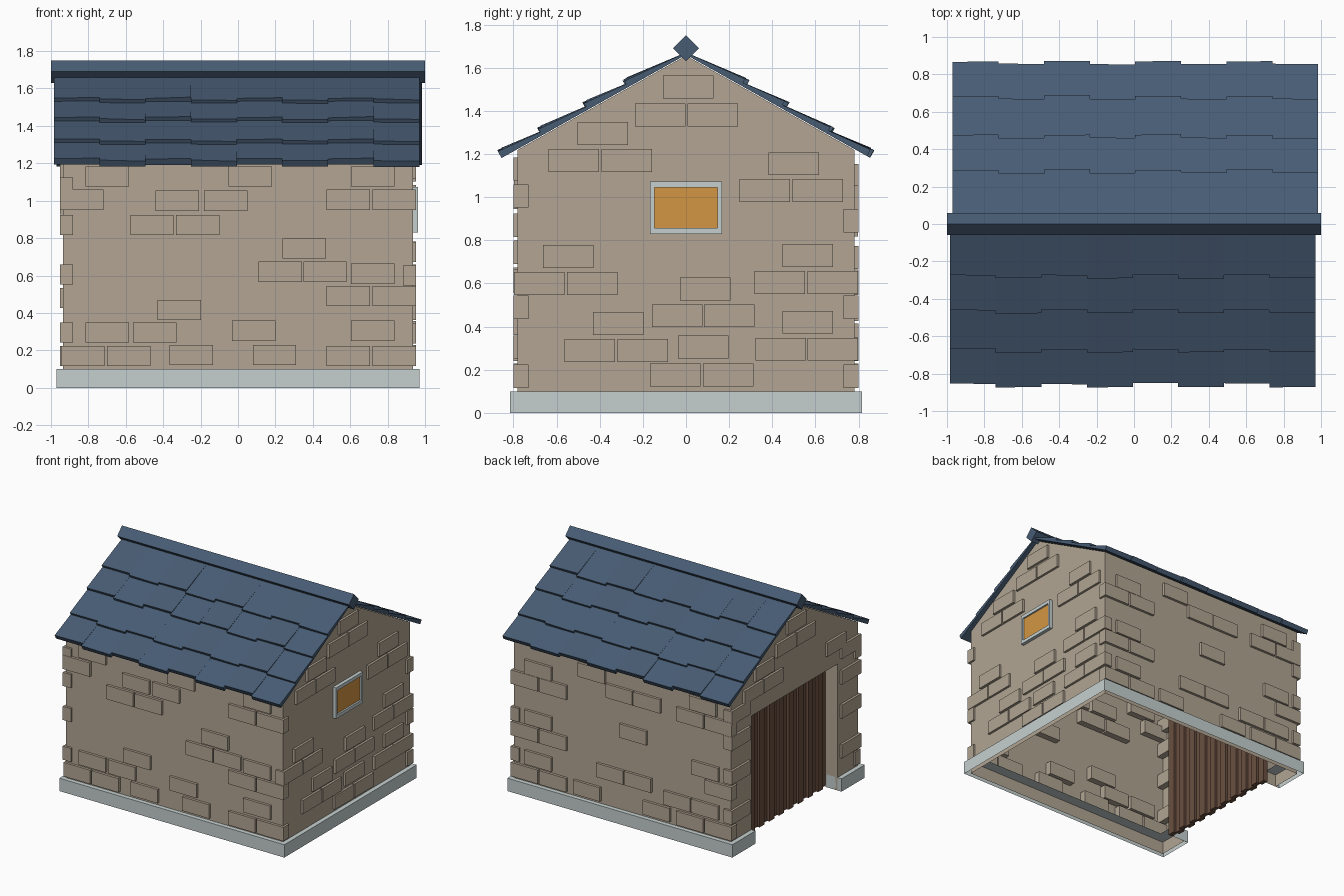
import bpy, bmesh, random
from mathutils import Vector

if "Cube" in bpy.data.objects:
    bpy.data.objects.remove(bpy.data.objects["Cube"])

random.seed(4)


def mat(name, r, g, b):
    m = bpy.data.materials.new(name)
    lin = [((c / 255 + 0.055) / 1.055) ** 2.4 for c in (r, g, b)]
    m.diffuse_color = (*lin, 1)
    m.use_nodes = True
    m.node_tree.nodes["Principled BSDF"].inputs["Base Color"].default_value = m.diffuse_color
    return m


STONE = mat("tan stone", 178, 165, 147)
BASE = mat("pale grey", 197, 207, 207)
SLATE = mat("slate blue", 72, 92, 116)
WOOD = mat("brown wood", 106, 79, 65)
GLASS = mat("amber glass", 212, 150, 67)


def finish(bm, name, m):
    bmesh.ops.recalc_face_normals(bm, faces=bm.faces)
    me = bpy.data.meshes.new(name)
    bm.to_mesh(me)
    bm.free()
    me.materials.append(m)
    ob = bpy.data.objects.new(name, me)
    bpy.context.collection.objects.link(ob)
    return ob


def hexa(bm, pts):
    """Box from two matching rings of four points."""
    v = [bm.verts.new(p) for p in pts]
    bm.faces.new(v[:4])
    bm.faces.new(v[4:])
    for i in range(4):
        j = (i + 1) % 4
        bm.faces.new((v[i], v[j], v[4 + j], v[4 + i]))


def box(bm, x0, x1, y0, y1, z0, z1):
    hexa(bm, [(x, y, z) for z in (z0, z1)
              for x, y in ((x0, y0), (x1, y0), (x1, y1), (x0, y1))])


def poly(bm, pts):
    bm.faces.new([bm.verts.new(p) for p in pts])


WX, WY = 0.935, 0.78            # wall half sizes
APEX, SLOPE = 1.66, 0.56        # roof underside line
DOOR, DTOP = 0.53, 0.985        # door half width and height
EAVE = APEX - SLOPE * WY - 0.004

# Walls: open shell with gables and a door opening
bm = bmesh.new()
for s in (-1, 1):
    poly(bm, [(-WX, s * WY, 0), (WX, s * WY, 0), (WX, s * WY, EAVE), (-WX, s * WY, EAVE)])
roofline = [(WY, EAVE), (0, APEX - 0.004), (-WY, EAVE)]
poly(bm, [(WX, y, z) for y, z in [(-WY, 0), (WY, 0)] + roofline])
notch = [(-DOOR, 0), (-DOOR, DTOP), (DOOR, DTOP), (DOOR, 0)]
poly(bm, [(-WX, y, z) for y, z in [(-WY, 0)] + notch + [(WY, 0)] + roofline])
for (y0, z0), (y1, z1) in zip(notch, notch[1:]):
    poly(bm, [(-WX, y0, z0), (-WX, y1, z1), (-0.83, y1, z1), (-0.83, y0, z0)])
bmesh.ops.remove_doubles(bm, verts=bm.verts, dist=1e-4)
finish(bm, "walls", STONE)

# Foundation: open channel around the walls, interrupted at the door
bm = bmesh.new()
outer = [(-.97, -DOOR), (-.97, -.815), (.97, -.815), (.97, .815), (-.97, .815), (-.97, DOOR)]
inner = [(-.84, -DOOR), (-.84, -.69), (.84, -.69), (.84, .69), (-.84, .69), (-.84, DOOR)]
for i in range(5):
    a, b, c, d = outer[i], outer[i + 1], inner[i + 1], inner[i]
    poly(bm, [(*a, 0), (*b, 0), (*b, .1), (*a, .1)])
    poly(bm, [(*a, .1), (*b, .1), (*c, .1), (*d, .1)])
for i in (0, 5):
    a, d = outer[i], inner[i]
    poly(bm, [(*a, 0), (*d, 0), (*d, .1), (*a, .1)])
bmesh.ops.remove_doubles(bm, verts=bm.verts, dist=1e-4)
finish(bm, "foundation", BASE)

# Raised stones, given as (position along the wall, height)
front = [(-.70, 1.13), (.065, 1.13), (.72, 1.13), (-.835, 1.005), (.59, 1.005), (.835, 1.005),
         (-.325, 1.0), (-.065, 1.0), (-.46, .87), (-.215, .87), (.355, .745), (.225, .62),
         (.465, .62), (.72, .61), (.59, .49), (.835, .49), (-.315, .415), (-.70, .295),
         (-.445, .295), (.085, .305), (.72, .305), (-.83, .17), (-.585, .17), (-.25, .175),
         (.195, .175), (.59, .17), (.835, .17)]
back = [(.835, .89), (.59, .89), (.72, 1.0), (.26, 1.1), (.02, 1.0), (-.22, 1.0), (-.70, 1.1),
        (-.835, .98), (-.59, .98), (.835, .49), (.59, .49), (.72, .61), (-.1, .72), (-.72, .6),
        (-.835, .48), (.1, .36), (-.14, .36), (.72, .295), (-.72, .3), (-.48, .3),
        (.835, .17), (.59, .17), (.3, .175), (-.3, .175), (-.835, .17), (-.59, .17)]
gable = [(.01, 1.51), (-.12, 1.38), (.125, 1.38), (-.385, 1.295), (-.52, 1.17), (-.275, 1.17),
         (.50, 1.155)]
right = gable + [(.365, 1.03), (.61, 1.03), (.565, .73), (-.545, .725), (-.68, .6), (-.435, .6),
                 (.435, .605), (.68, .605), (.09, .575), (-.04, .45), (.2, .45), (-.315, .415),
                 (.565, .42), (-.445, .29), (-.2, .29), (.08, .305), (.44, .295), (.68, .295),
                 (-.05, .175), (.195, .175)]
left = [(-y, z) for y, z in gable] + [(s * .68, z) for s in (-1, 1) for z in (.295, .605, .87, 1.07)]

for name, stones, s in (("front_stones", front, -1), ("back_stones", back, 1)):
    bm = bmesh.new()
    for x, z in stones:
        y0, y1 = sorted((s * .80, s * .73))
        box(bm, x - .116, x + .116, y0, y1, z - .054, z + .054)
    finish(bm, name, STONE)
for name, stones, s in (("right_stones", right, 1), ("left_stones", left, -1)):
    bm = bmesh.new()
    for y, z in stones:
        x0, x1 = sorted((s * .953, s * .883))
        box(bm, x0, x1, y - .117, y + .117, z - .053, z + .053)
    finish(bm, name, STONE)

# Roof shingles: wedges in four rows and eight columns per slope
down = Vector((0, 1, -SLOPE)).normalized()
up = Vector((0, SLOPE, 1)).normalized()
ridge = Vector((0, 0, APEX))
rows = [(0, .265), (.20, .45), (.38, .66), (.59, .845)]
for side, name in ((1, "back_shingles"), (-1, "front_shingles")):
    bm = bmesh.new()
    for r, (ya, yb) in enumerate(rows):
        for c in range(8):
            x0 = -.97 + c * .244
            x1 = x0 + .246
            end = yb + (.007 if c % 2 == 0 else -.009) + random.uniform(-.003, .003)
            lift = [random.uniform(0, .004), random.uniform(.004, .01)]
            if c % 2:
                lift.reverse()
            pts = []
            for x, k in ((x0, lift[0]), (x1, lift[1])):
                p = ridge + down * (ya / down.y)
                q = ridge + down * (end / down.y)
                ring = [p, q, q + up * (.033 + k), p + up * .010]
                pts += [(side * x, side * v.y, v.z) for v in
                        (w + Vector((x, 0, 0)) for w in ring)]
            hexa(bm, pts)
    finish(bm, name, SLATE)

# Ridge beam: square bar set on its corner
bm = bmesh.new()
hexa(bm, [(x, y, z) for x in (-1, 1)
          for y, z in ((0, 1.63), (.06, 1.69), (0, 1.75), (-.06, 1.69))])
finish(bm, "ridge_beam", SLATE)

# Window in the right gable wall
bm = bmesh.new()
for s in (-1, 1):
    y0, y1 = sorted((s * .146, s * .166))
    box(bm, .92, .962, y0, y1, .83, 1.072)
    z0, z1 = (.83, .857) if s < 0 else (1.045, 1.072)
    box(bm, .92, .962, -.146, .146, z0, z1)
finish(bm, "window_frame", BASE)
bm = bmesh.new()
box(bm, .941, .949, -.146, .146, .857, 1.045)
finish(bm, "window_glass", GLASS)

# Door: vertical planks, alternately set forward and back
bm = bmesh.new()
n = 18
w = 1.08 / n
for i in range(n):
    y = -.54 + i * w
    x = -.845 if i % 2 else -.825
    box(bm, x, x + .035, y, y + w, .005, 1.0)
finish(bm, "plank_door", WOOD)
